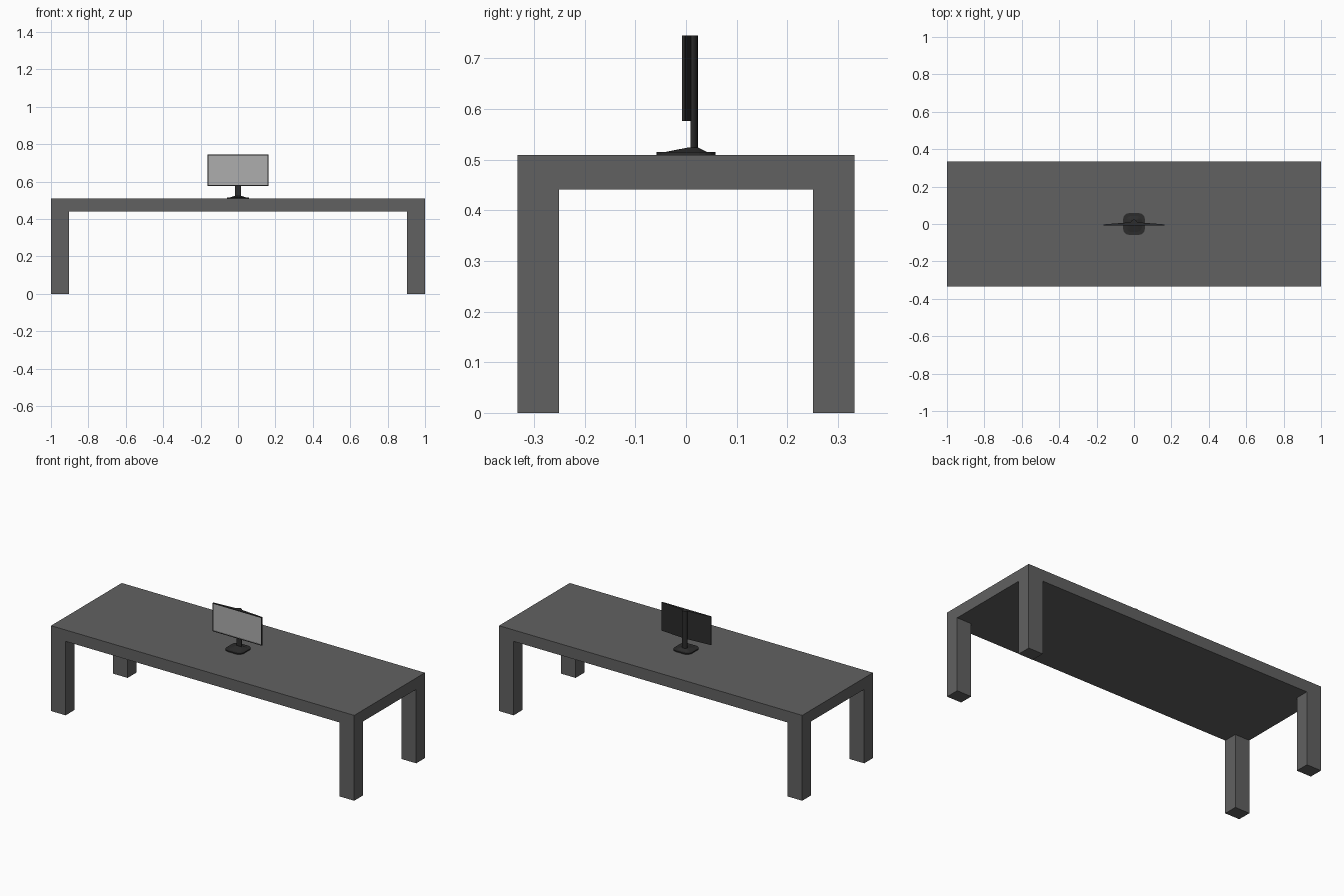
import bpy, bmesh
from math import sin, cos, pi

if "Cube" in bpy.data.objects:
    bpy.data.objects.remove(bpy.data.objects["Cube"])


def material(name, v):
    m = bpy.data.materials.new(name)
    m.diffuse_color = (v, v, v, 1)
    m.use_nodes = True
    m.node_tree.nodes["Principled BSDF"].inputs["Base Color"].default_value = m.diffuse_color
    return m


TABLE = material("dark_grey", 0.12)
BLACK = material("black", 0.025)
GLASS = material("screen_grey", 0.42)


def finish(name, bm, mats):
    bmesh.ops.recalc_face_normals(bm, faces=bm.faces)
    me = bpy.data.meshes.new(name)
    bm.to_mesh(me)
    bm.free()
    for m in mats:
        me.materials.append(m)
    ob = bpy.data.objects.new(name, me)
    bpy.context.collection.objects.link(ob)
    return ob


def box(name, lo, hi, mat):
    bm = bmesh.new()
    bmesh.ops.create_cube(bm, size=1)
    for v in bm.verts:
        v.co = [(a + b) / 2 + c * (b - a) for a, b, c in zip(lo, hi, v.co)]
    return finish(name, bm, [mat])


def loft(name, rings, mat):
    """Closed solid through rings with equal point counts."""
    bm = bmesh.new()
    loops = [[bm.verts.new(p) for p in r] for r in rings]
    n = len(loops[0])
    for a, b in zip(loops, loops[1:]):
        for i in range(n):
            j = (i + 1) % n
            bm.faces.new((a[i], a[j], b[j], b[i]))
    bm.faces.new(loops[0])
    bm.faces.new(loops[-1])
    return finish(name, bm, [mat])


def rounded_rect(hx, hy, r, z, cy=0, seg=4):
    pts = []
    for k, (sx, sy) in enumerate(((1, 1), (-1, 1), (-1, -1), (1, -1))):
        for i in range(seg + 1):
            a = (k + i / seg) * pi / 2
            pts.append((sx * (hx - r) + r * cos(a), cy + sy * (hy - r) + r * sin(a), z))
    return pts


# Table: slab and four flush corner legs
TOP, UNDER = 0.509, 0.441
box("table_top", (-1, -0.333, UNDER), (1, 0.333, TOP), TABLE)
for side, x in (("left", -1), ("right", 0.904)):
    for end, y in (("front", -0.333), ("back", 0.251)):
        box(f"{end}_{side}_leg", (x, y, 0), (x + 0.096, y + 0.082, UNDER), TABLE)

# Monitor foot: rounded plate rising to the column
loft("monitor_base", [
    rounded_rect(0.058, 0.058, 0.032, TOP),
    rounded_rect(0.058, 0.058, 0.032, 0.515),
    rounded_rect(0.042, 0.042, 0.024, 0.515),
    rounded_rect(0.018, 0.010, 0.004, 0.524, cy=0.014),
], BLACK)

# Column: half-round section with its flat side against the panel
half = [(0.016 * cos(i * pi / 8), 0.009 + 0.0145 * sin(i * pi / 8)) for i in range(9)]
loft("monitor_column", [[(x, y, z) for x, y in half] for z in (0.515, 0.745)], BLACK)

# Panel: thin at the sides, thicker along the middle of its back
plan = [(-0.162, -0.008), (0.162, -0.008), (0.162, -0.002),
        (0.016, 0.0095), (-0.016, 0.0095), (-0.162, -0.002)]
bm = bmesh.new()
face = bm.faces.new([bm.verts.new((x, y, 0.576)) for x, y in plan])
ext = bmesh.ops.extrude_face_region(bm, geom=[face])
for v in ext["geom"]:
    if isinstance(v, bmesh.types.BMVert):
        v.co.z = 0.745
bmesh.ops.recalc_face_normals(bm, faces=bm.faces)
# Inset screen area
front = min(bm.faces, key=lambda f: f.normal.y)
bmesh.ops.inset_region(bm, faces=[front], thickness=0.007)
front.material_index = 1
ext = bmesh.ops.inset_region(bm, faces=[front], thickness=0.0005, depth=-0.0015)
front.material_index = 1
finish("monitor_panel", bm, [BLACK, GLASS])
